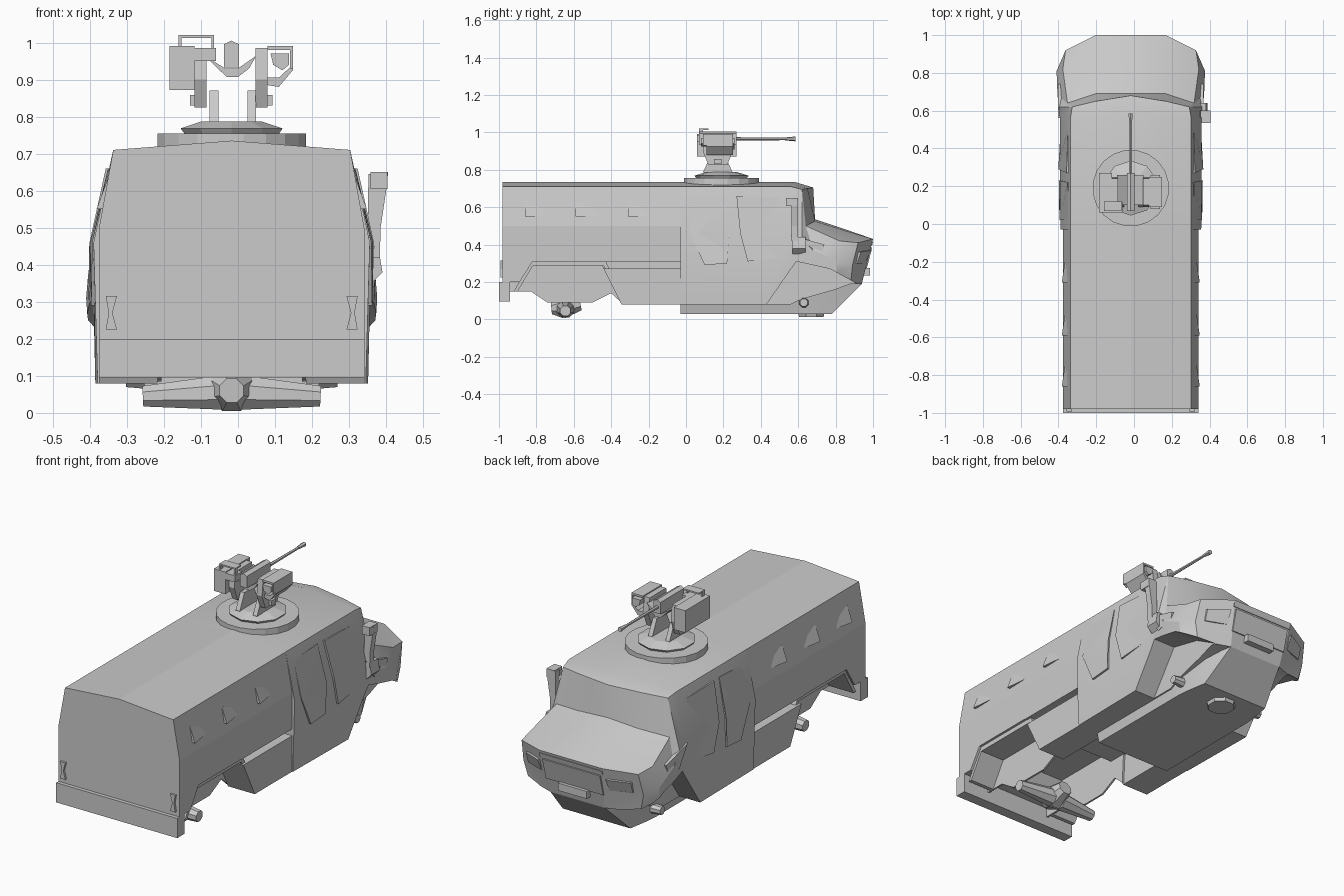
import bpy, bmesh, math
from mathutils import Vector

if "Cube" in bpy.data.objects:
    bpy.data.objects.remove(bpy.data.objects["Cube"])

CX = -0.017  # vehicle centre line


def make(name, verts, faces, mirror=False, cx=CX):
    bm = bmesh.new()
    vs = [bm.verts.new(v) for v in verts]
    for f in faces:
        bm.faces.new([vs[i] for i in f])
    if mirror:
        bmesh.ops.mirror(bm, geom=bm.verts[:] + bm.edges[:] + bm.faces[:], axis='X', merge_dist=0.0005)
        bmesh.ops.remove_doubles(bm, verts=bm.verts, dist=0.0005)
    bmesh.ops.recalc_face_normals(bm, faces=bm.faces)
    me = bpy.data.meshes.new(name)
    bm.to_mesh(me)
    bm.free()
    ob = bpy.data.objects.new(name, me)
    ob.location.x = cx
    bpy.context.collection.objects.link(ob)
    return ob


def loft_solid(name, ring_a, ring_b, **kw):
    n = len(ring_a)
    faces = [(i, (i + 1) % n, n + (i + 1) % n, n + i) for i in range(n)]
    faces += [tuple(range(n)), tuple(range(n, 2 * n))]
    return make(name, ring_a + ring_b, faces, **kw)


def prism(name, pts, axis, a, b, **kw):
    def place(p, t):
        return {'X': (t, p[0], p[1]), 'Y': (p[0], t, p[1]), 'Z': (p[0], p[1], t)}[axis]
    return loft_solid(name, [place(p, a) for p in pts], [place(p, b) for p in pts], **kw)


def box(name, x, y, z, **kw):
    return prism(name, [(x[0], y[0]), (x[1], y[0]), (x[1], y[1]), (x[0], y[1])], 'Z', z[0], z[1], **kw)


def tube(name, start, end, r1, r2=None, n=8, **kw):
    s, e = Vector(start), Vector(end)
    q = (e - s).to_track_quat('Z', 'Y')
    r2 = r1 if r2 is None else r2
    ring = lambda c, r: [tuple(c + q @ Vector((r * math.cos(t), r * math.sin(t), 0)))
                         for t in [(i + 0.5) * 2 * math.pi / n for i in range(n)]]
    return loft_solid(name, ring(s, r1), ring(e, r2), **kw)


def cut(ob, cutter):
    cutter.hide_render = True
    m = ob.modifiers.new("cut", 'BOOLEAN')
    m.operation, m.solver, m.object = 'DIFFERENCE', 'EXACT', cutter
    bpy.context.view_layer.objects.active = ob
    bpy.ops.object.modifier_apply(modifier=m.name)
    bpy.data.objects.remove(cutter)


# Rear troop box, with open underside, wheel arches and side recess
rear = prism("rear_body", [(-.358, .08), (.358, .08), (.358, .5), (.32, .71), (0, .735), (-.32, .71), (-.358, .5)],
             'Y', -.98, -.03)
cut(rear, prism("arch_cutter", [(-1.1, -.1), (-1.1, .2), (-.89, .2), (-.82, .31), (-.46, .31), (-.34, .07), (-.34, -.1)],
                'X', -.6, .6))
cut(rear, box("channel_cutter", (-.2, .2), (-.5, .1), (-.1, .25)))
cut(rear, box("recess_cutter", (.3, .5), (-.6, .1), (.272, .308), mirror=True))

# Cab: stations from back to nose, half ring of belly, sill, waist, shoulder, top, centre
stations = [
    [(.225, -.03, .03), (.362, -.03, .08), (.373, -.03, .46), (.32, -.03, .71), (.185, -.03, .7205), (0, -.03, .735)],
    [(.225, .56, .03), (.37, .56, .08), (.375, .56, .46), (.32, .56, .71), (.185, .57, .7205), (0, .58, .735)],
    [(.225, .6, .03), (.375, .6, .1), (.38, .62, .43), (.31, .62, .695), (.185, .65, .70), (0, .68, .705)],
    [(.22, .66, .03), (.38, .66, .12), (.388, .68, .37), (.335, .64, .5), (.185, .69, .525), (0, .69, .535)],
    [(.2, .78, .03), (.38, .8, .16), (.393, .81, .31), (.36, .82, .42), (.185, .85, .475), (0, .85, .482)],
    [(.16, .94, .19), (.33, .88, .19), (.355, .89, .29), (.345, .92, .41), (.185, 1, .43), (0, 1, .43)],
]
verts, faces = [], []
for s in stations:
    belly, sill = s[0], s[1]
    verts += [(0, belly[1], belly[2]), belly, (belly[0] + .012, sill[1], sill[2])] + s[1:]
for k in range(5):
    faces += [(8 * k + i, 8 * k + i + 1, 8 * k + i + 9, 8 * k + i + 8) for i in range(7)]
faces += [tuple(range(8)), (40, 41, 46, 47), (41, 42, 43), (41, 43, 44), (41, 44, 45, 46)]
cab = make("cab", verts, faces, mirror=True)
cut(cab, prism("front_arch_cutter", [(.43, -.1), (.43, .08), (.59, .31), (.77, .27), (.96, .165), (.96, -.1)],
               'X', .245, .6, mirror=True))
bpy.ops.object.select_all(action='DESELECT')
cab.select_set(True)
bpy.context.view_layer.objects.active = cab
bpy.ops.object.shade_smooth_by_angle(angle=math.radians(22))


# Raised panels that follow the leaning side walls
def side_panel(name, pts, wall, offsets):
    inner = [(wall(z) - .01, y, z) for y, z in pts]
    outer = [(wall(z) + o, y, z) for (y, z), o in zip(pts, offsets)]
    return loft_solid(name, inner, outer, mirror=True)


cab_wall = lambda z: .374 - .21 * max(z - .46, 0) - .026 * max(.46 - z, 0)
rear_wall = lambda z: .358 - .18 * max(z - .5, 0)
side_panel("rear_door_panel", [(.02, .65), (.02, .46), (.1, .29), (.22, .3), (.23, .46), (.22, .66)],
           cab_wall, [-.002, .003, .01, .01, .008, .002])
side_panel("front_door_panel", [(.27, .66), (.29, .46), (.33, .31), (.5, .33), (.54, .46), (.52, .65)],
           cab_wall, [.008, .01, .01, .001, -.002, -.002])
for y in (-.86, -.59, -.31):
    side_panel("side_window", [(y, .55), (y + .11, .553), (y + .11, .63), (y, .63)], rear_wall, [.016, .001, -.008, .001])

# Rear bumper and tail lamps
box("rear_bumper", (-.358, .358), (-1, -.94), (.095, .2))
prism("tail_lamp", [(.31, .225), (.34, .225), (.332, .27), (.34, .315), (.31, .315), (.322, .27)],
      'Y', -.992, -.97, mirror=True)

# Chassis: rails, arch liners, axle
prism("chassis_rail", [(-.95, .15), (-.83, .15), (-.74, .09), (-.5, .09), (-.4, .14), (-.34, .085), (-.33, .25),
                       (-.45, .31), (-.95, .31)], 'X', .19, .2, mirror=True)
prism("arch_liner", [(-.9, .15), (-.82, .285), (-.44, .285), (-.36, .13), (-.335, .1), (-.43, .315), (-.83, .315), (-.92, .15)],
      'X', .2, .345, mirror=True)
tube("axle_tube", (.03, -.645, .055), (.24, -.645, .045), .05, .03, mirror=True)
tube("rear_differential", (0, -.72, .06), (0, -.66, .066), .035, .066)
tube("rear_differential_nose", (0, -.66, .066), (0, -.565, .085), .066, .04)
tube("front_differential", (0, .67, .012), (0, .67, .06), .07, .085)
tube("front_axle_stub", (.2, .63, .09), (.285, .63, .09), .03, .022, mirror=True)

# Nose details
prism("grille_plate", [(.98, .385), (.996, .385), (.966, .27), (.95, .27)], 'X', -.17, .17)
prism("grille_lip", [(.97, .415), (1.0, .415), (.995, .395), (.97, .395)], 'X', -.185, .185)
box("tow_plate", (-.085, .085), (.94, .985), (.235, .275))
loft_solid("head_lamp", [(.2, .96, .37), (.31, .905, .36), (.31, .9, .3), (.2, .93, .3)],
           [(.2, .992, .37), (.31, .935, .36), (.31, .915, .3), (.2, .956, .3)], mirror=True)
prism("hood_vent", [(.56, .45), (.74, .4), (.73, .36), (.63, .34)], 'X', .34, .385, mirror=True)

# Right mirror
prism("mirror", [(.352, .645), (.405, .65), (.403, .62), (.385, .5), (.383, .42), (.35, .42)], 'Y', .565, .6, cx=0)
box("mirror_head", (.358, .404), (.535, .6), (.605, .65), cx=0)
prism("mirror_foot", [(.35, .44), (.38, .44), (.39, .38), (.36, .35)], 'Y', .57, .64, cx=0)

# Turret ring and base
TY = .19
tube("turret_ring", (0, TY, .71), (0, TY, .755), .203, n=20)
tube("turret_base", (0, TY, .755), (0, TY, .768), .135, .145, n=10)
tube("turret_cap", (0, TY, .768), (0, TY, .787), .145, .085, n=10)

# Weapon cradle
for x in (-.065, .037):
    prism("cradle_bracket", [(.09, .785), (.25, .785), (.21, .87), (.13, .87)], 'X', x - .012, x + .012, cx=0)
for x in (-.117, .077):
    box("pin_block", (x - .012, x + .016), (.15, .19), (.83, .858), cx=0)
for x in (-.117, .047):
    prism("side_plate", [(.12, .825), (.22, .825), (.25, .9), (.24, .985), (.1, .985), (.09, .9)], 'X', x, x + .032, cx=0)
prism("gun_tray", [(-.09, .965), (-.055, .93), (-.03, .907), (0, .907), (.03, .93), (.05, .965), (.0, .93), (-.035, .93)],
      'Y', .1, .26, cx=0)

# Gun
prism("gun_receiver", [(-.038, .932), (.003, .932), (.003, .995), (-.018, 1.005), (-.038, .995)], 'Y', .07, .27, cx=0)
tube("gun_barrel", (-.018, .27, .965), (-.018, .53, .965), .009, .007, n=6, cx=0)
tube("muzzle", (-.018, .53, .965), (-.018, .585, .965), .008, .013, n=6, cx=0)

# Ammunition box, sight box and antenna frame
box("ammunition_box", (-.185, -.117), (.06, .27), (.872, .99), cx=0)
box("feed_chute", (-.12, -.06), (.06, .12), (.95, .985), cx=0)
box("frame_bar", (-.16, -.065), (.07, .12), (1.012, 1.02), cx=0)
for x in (-.16, -.072):
    box("frame_post", (x, x + .007), (.07, .09), (.98, 1.014), cx=0)
box("sight_roof", (.08, .148), (.09, .25), (.98, .99), cx=0)
box("sight_wall", (.14, .148), (.09, .25), (.93, .985), cx=0)
prism("sight_floor", [(.08, .885), (.11, .88), (.148, .925), (.148, .94), (.11, .905), (.08, .905)], 'Y', .11, .25, cx=0)
prism("sight_head", [(.088, .97), (.138, .97), (.138, .94), (.12, .925), (.095, .94)], 'Y', .08, .26, cx=0)
